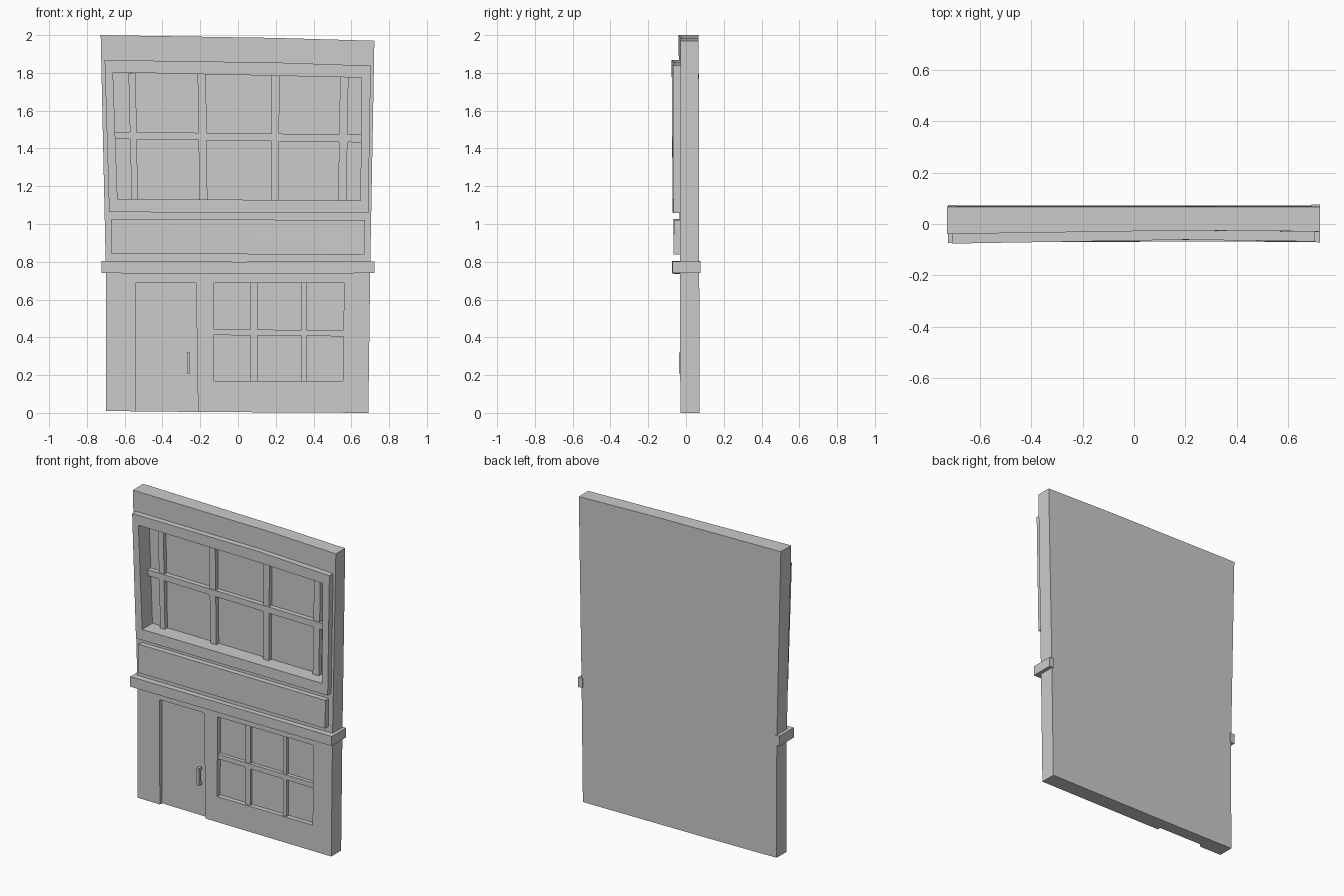
import bpy, bmesh

if "Cube" in bpy.data.objects:
    bpy.data.objects.remove(bpy.data.objects["Cube"])


def prism(name, pts, front, back):
    """Solid from a front outline of (x, z) points; front/back are one depth or one per point."""
    n = len(pts)
    f = front if isinstance(front, list) else [front] * n
    b = back if isinstance(back, list) else [back] * n
    bm = bmesh.new()
    vf = [bm.verts.new((x, y, z)) for (x, z), y in zip(pts, f)]
    vb = [bm.verts.new((x, y, z)) for (x, z), y in zip(pts, b)]
    bm.faces.new(vf)
    bm.faces.new(vb[::-1])
    for i in range(n):
        j = (i + 1) % n
        bm.faces.new((vf[j], vf[i], vb[i], vb[j]))
    bmesh.ops.recalc_face_normals(bm, faces=bm.faces)
    bmesh.ops.triangulate(bm, faces=bm.faces)
    mesh = bpy.data.meshes.new(name)
    bm.to_mesh(mesh)
    bm.free()
    ob = bpy.data.objects.new(name, mesh)
    bpy.context.collection.objects.link(ob)
    return ob


def box(name, x0, x1, z0, z1, front, back):
    return prism(name, [(x0, z0), (x1, z0), (x1, z1), (x0, z1)], front, back)


def cut(ob, cutter):
    bpy.context.view_layer.objects.active = ob
    mod = ob.modifiers.new("cut", 'BOOLEAN')
    mod.operation, mod.solver, mod.object = 'DIFFERENCE', 'EXACT', cutter
    bpy.ops.object.modifier_apply(modifier=mod.name)


# Slightly crooked wall slab
wall = prism("wall",
             [(-.70, .01), (-.22, .005), (.69, 0), (.70, .77), (.722, 1.97),
              (.2, 1.985), (-.727, 2.0), (-.70, .77)],
             [-.03, -.03, -.03, -.032, -.029, -.025, -.039, -.032],
             [.071, .071, .071, .070, .067, .067, .067, .070])

# Raised surround of the upper window
frame = prism("upper_window_frame",
              [(-.682, 1.063), (.69, 1.058), (.703, 1.838), (.2, 1.855), (-.706, 1.868)],
              [-.071, -.067, -.068, -.061, -.076], -.01)

# Recesses for both windows and the door
upper = prism("upper_window_cutter",
              [(-.638, 1.132), (.648, 1.125), (.655, 1.775), (-.662, 1.803)], -.2, .035)
lower = prism("lower_window_cutter",
              [(-.128, .17), (.557, .168), (.561, .688), (-.126, .688)], -.2, .0)
door = prism("door_cutter",
             [(-.54, -.1), (-.21, -.1), (-.222, .688), (-.54, .688)], -.2, -.008)
cut(wall, upper)
cut(frame, upper)
cut(wall, lower)
cut(wall, door)
for cutter in (upper, lower, door):
    bpy.data.objects.remove(cutter)

# Upper window glazing bars: bottom left, bottom right, top left, top right
for i, (a, b, c, d) in enumerate([(-.563, -.53, -.58, -.542), (-.204, -.162, -.214, -.17),
                                  (.174, .215, .178, .22), (.53, .574, .541, .585)]):
    prism(f"upper_bar_{i}", [(a, 1.12), (b, 1.12), (d, 1.8), (c, 1.8)], .008, .04)
prism("upper_crossbar", [(-.66, 1.45), (.66, 1.432), (.66, 1.473), (-.66, 1.488)], .004, .04)

# Lower window glazing bars
box("lower_bar_0", .067, .102, .16, .695, -.02, .01)
box("lower_bar_1", .335, .363, .16, .695, -.02, .01)
prism("lower_crossbar", [(-.135, .412), (.565, .405), (.565, .438), (-.135, .442)], -.024, .01)

# Sign panel
prism("panel", [(-.67, .842), (.67, .838), (.672, 1.02), (-.67, 1.027)],
      [-.066, -.066, -.064, -.066], -.02)

# Ledge wrapping the front and ends of the wall
prism("ledge_front", [(-.722, .74), (-.01, .735), (.722, .74), (.722, .802), (-.01, .80), (-.722, .805)],
      [-.073, -.064, -.071, -.071, -.064, -.073], -.02)
box("ledge_left_end", -.722, -.69, .74, .805, -.03, .074)
box("ledge_right_end", .69, .722, .74, .802, -.03, .076)

# Door handle: grip on two standoffs
box("handle_grip", -.271, -.253, .208, .32, -.036, -.022)
for i, z in enumerate((.208, .302)):
    box(f"handle_post_{i}", -.271, -.253, z, z + .018, -.026, 0)
